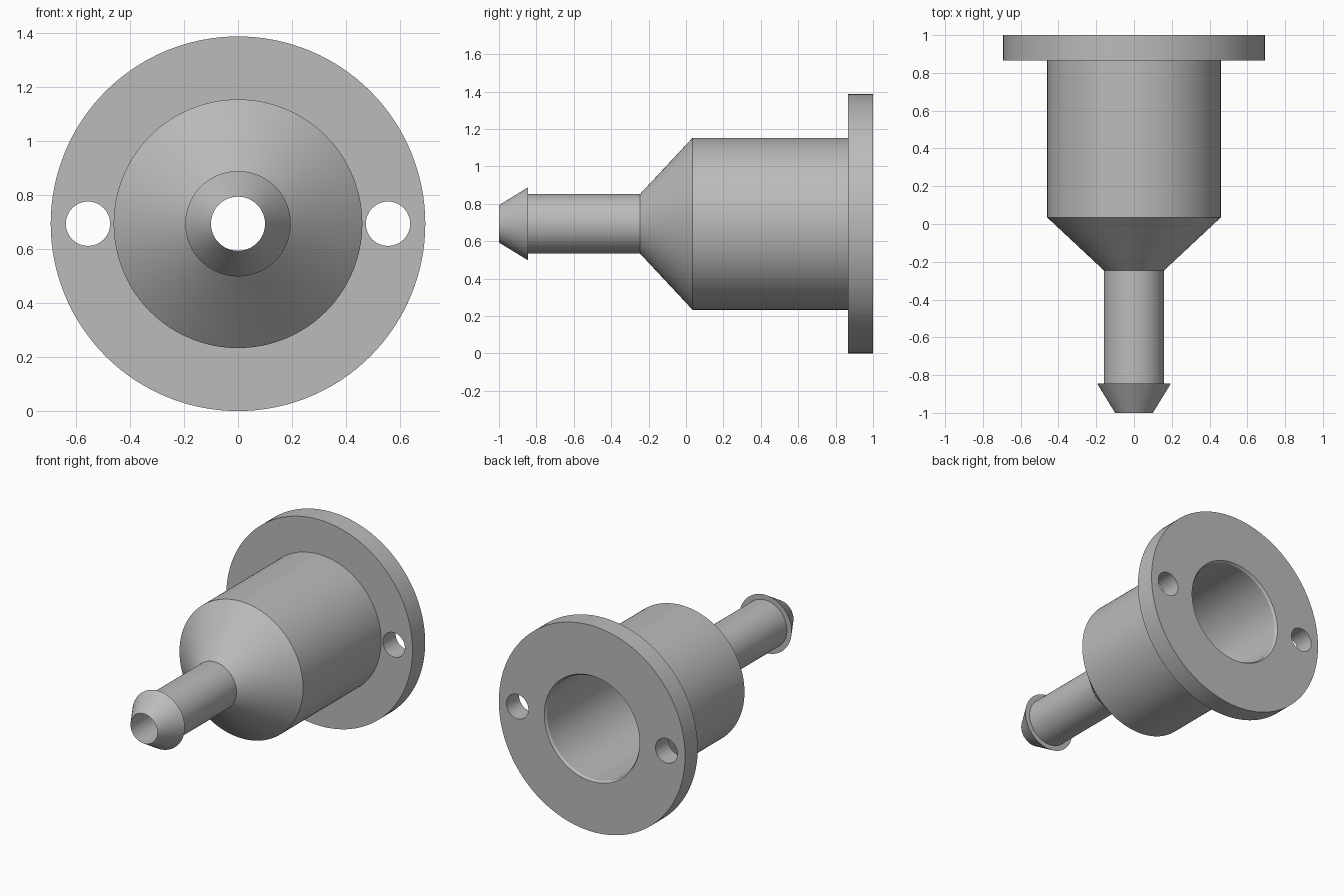
import bpy, bmesh, math
from mathutils import Matrix, Vector

if "Cube" in bpy.data.objects:
    bpy.data.objects.remove(bpy.data.objects["Cube"], do_unlink=True)

AXIS_Z = 0.693
SEGMENTS = 128

grey = bpy.data.materials.new("light_grey")
grey.use_nodes = True
colour = (0.5, 0.5, 0.5, 1)
grey.diffuse_color = colour
grey.node_tree.nodes["Principled BSDF"].inputs["Base Color"].default_value = colour


def make_object(name, bm):
    bmesh.ops.recalc_face_normals(bm, faces=bm.faces)
    mesh = bpy.data.meshes.new(name)
    bm.to_mesh(mesh)
    bm.free()
    mesh.materials.append(grey)
    obj = bpy.data.objects.new(name, mesh)
    bpy.context.collection.objects.link(obj)
    return obj


def lathe(name, profile):
    """Spin a closed (radius, y) profile about the long axis."""
    bm = bmesh.new()
    verts = [bm.verts.new((r, y, AXIS_Z)) for r, y in profile]
    edges = [bm.edges.new((v, verts[i - 1])) for i, v in enumerate(verts)]
    bmesh.ops.spin(bm, geom=verts + edges, cent=(0, 0, AXIS_Z), axis=(0, 1, 0),
                   angle=math.tau, steps=SEGMENTS, use_merge=True)
    bmesh.ops.remove_doubles(bm, verts=bm.verts, dist=1e-5)
    return make_object(name, bm)


# Hollow body: barb, stem, cone, barrel and flange, then back along the bore
outside = [(0.1, -1), (0.195, -0.845), (0.16, -0.845), (0.16, -0.245),
           (0.46, 0.035), (0.46, 0.865), (0.693, 0.865), (0.693, 1)]
bore = [(0.355, 1), (0.345, 0.985), (0.345, 0.06), (0.1, -0.2)]
body = lathe("hose_fitting_body", outside + bore)

# Screw holes through the flange
for side in (-1, 1):
    bm = bmesh.new()
    place = (Matrix.Translation(Vector((side * 0.555, 0.93, AXIS_Z)))
             @ Matrix.Rotation(math.pi / 2, 4, "X"))
    bmesh.ops.create_cone(bm, cap_ends=True, segments=48, radius1=0.082,
                          radius2=0.082, depth=0.3, matrix=place)
    cutter = make_object("screw_hole_cutter", bm)
    cutter.hide_render = True
    cut = body.modifiers.new("screw_hole", "BOOLEAN")
    cut.operation = "DIFFERENCE"
    cut.solver = "EXACT"
    cut.object = cutter
    bpy.context.view_layer.objects.active = body
    bpy.ops.object.modifier_apply(modifier=cut.name)
    bpy.data.objects.remove(cutter, do_unlink=True)

# Smooth round walls with crisp rims
bpy.ops.object.select_all(action="DESELECT")
body.select_set(True)
bpy.context.view_layer.objects.active = body
bpy.ops.object.shade_smooth_by_angle(angle=math.radians(25))
